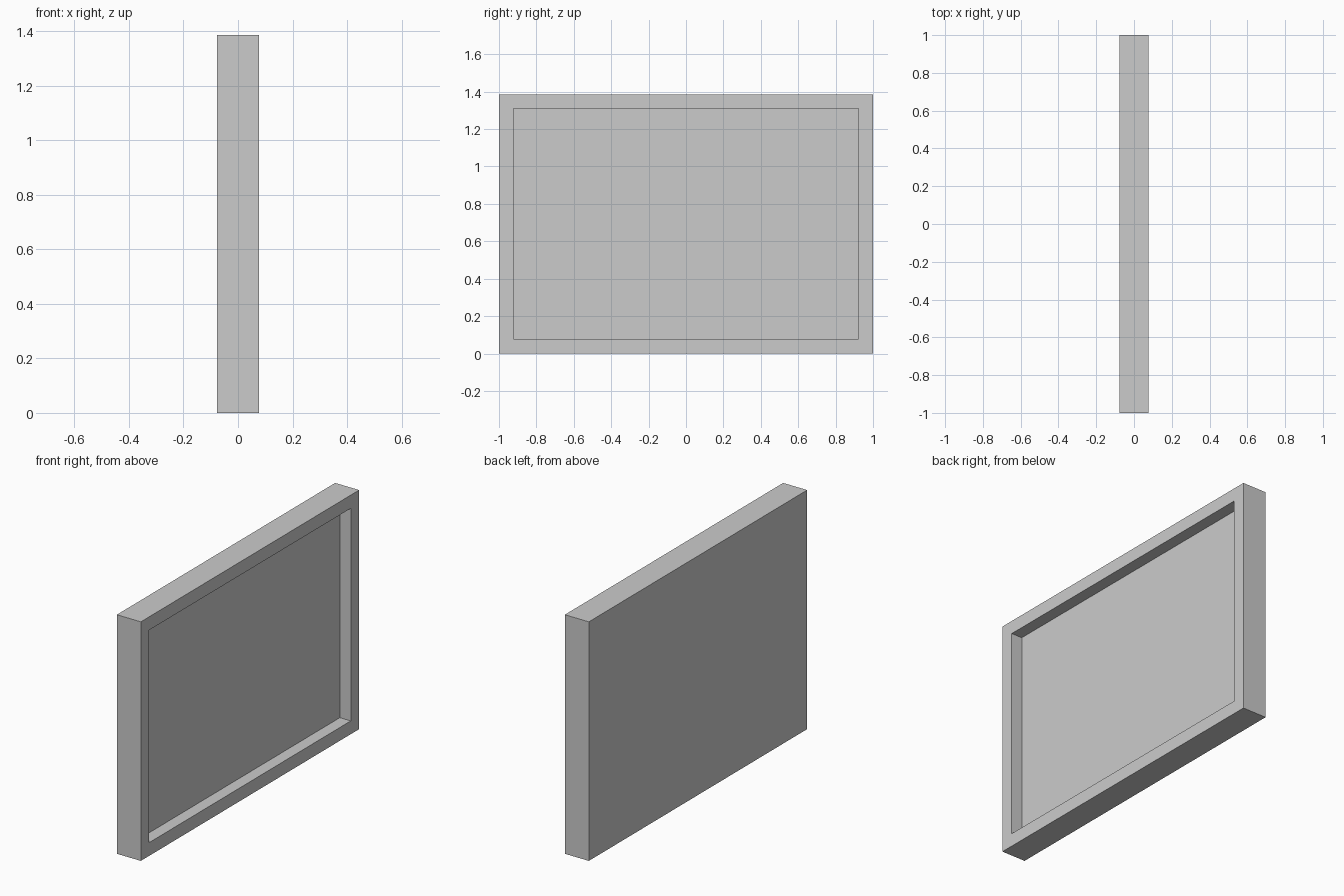
import bpy, bmesh

if "Cube" in bpy.data.objects:
    bpy.data.objects.remove(bpy.data.objects["Cube"])

WIDTH, HEIGHT, THICK = 2.0, 1.386, 0.154
BORDER, DEPTH = 0.077, 0.07


def rectangle(bm, x, inset):
    """Loop of four vertices in the plane x, shrunk by inset."""
    y, low, high = WIDTH / 2 - inset, inset, HEIGHT - inset
    return [bm.verts.new((x, a, b))
            for a, b in ((-y, low), (y, low), (y, high), (-y, high))]


bm = bmesh.new()

# Loops from the flat back, round the border, down into the recess
half = THICK / 2
loops = [rectangle(bm, x, inset) for x, inset in (
    (-half, 0), (half, 0), (half, BORDER), (half - DEPTH, BORDER))]

# Side walls, border face and recess walls
for a, b in zip(loops, loops[1:]):
    for i in range(4):
        j = (i + 1) % 4
        bm.faces.new((a[i], a[j], b[j], b[i]))

# Flat back and sunken panel
bm.faces.new(loops[0][::-1])
bm.faces.new(loops[-1])
bmesh.ops.recalc_face_normals(bm, faces=bm.faces)

mesh = bpy.data.meshes.new("framed_panel")
bm.to_mesh(mesh)
bm.free()
bpy.context.collection.objects.link(bpy.data.objects.new("framed_panel", mesh))
